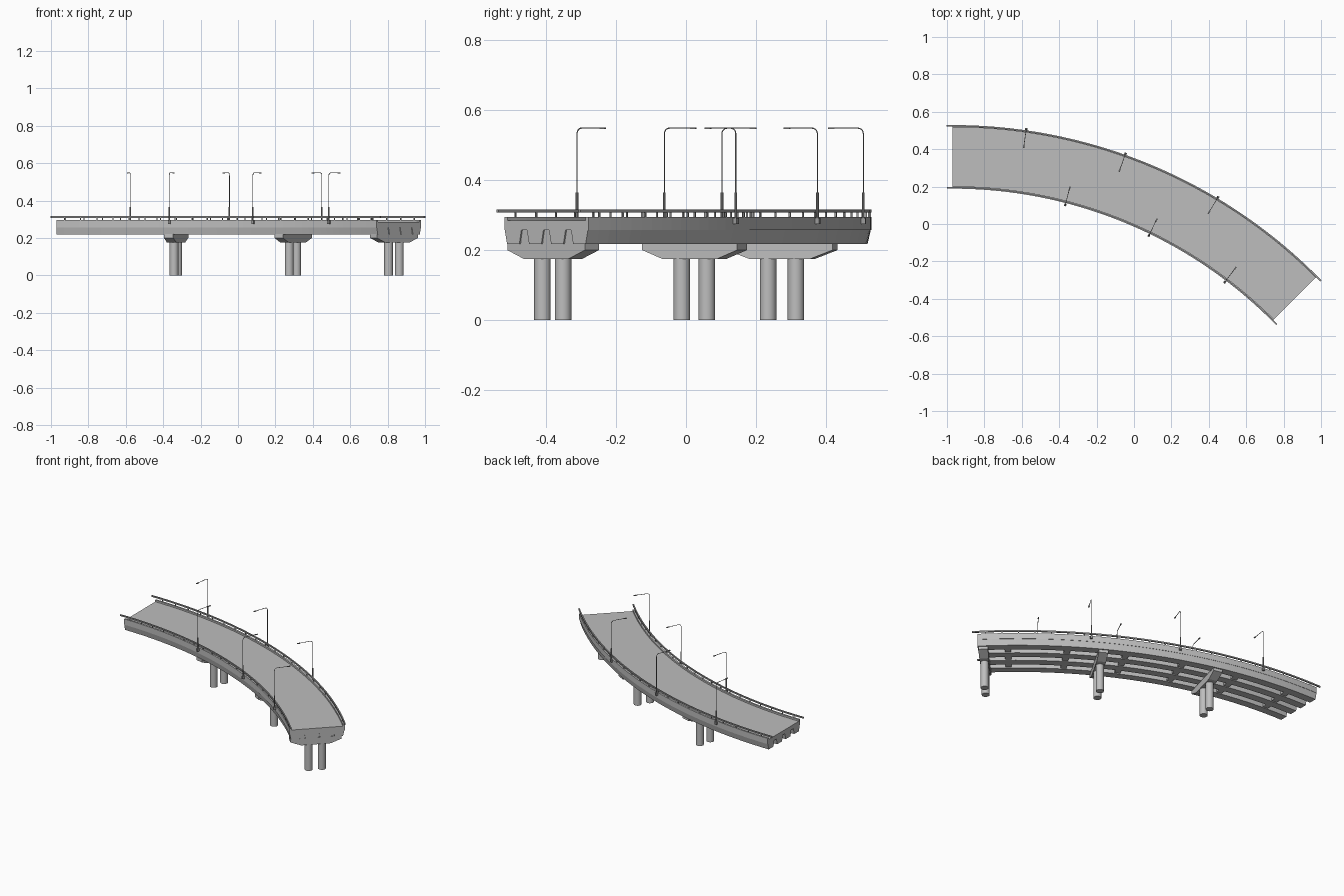
import bpy, bmesh, math
from mathutils import Vector, Matrix

if "Cube" in bpy.data.objects:
    bpy.data.objects.remove(bpy.data.objects["Cube"])

# Arc the whole bridge follows: radius measured from its centre, angle from +y
CX, CY = -0.97, -2.228
R_IN, R_OUT, R_MID, SWEEP = 2.418, 2.757, 2.587, 45.0


def material(name, value):
    m = bpy.data.materials.new(name)
    m.use_nodes = True
    col = (value, value, value, 1)
    m.diffuse_color = col
    m.node_tree.nodes["Principled BSDF"].inputs["Base Color"].default_value = col
    return m


concrete = material("concrete grey", 0.515)
metal = material("metal grey", 0.33)


def on_arc(r, deg, z):
    a = math.radians(deg)
    return Vector((CX + r * math.sin(a), CY + r * math.cos(a), z))


def finish(name, bm, mat):
    bmesh.ops.recalc_face_normals(bm, faces=bm.faces)
    me = bpy.data.meshes.new(name)
    bm.to_mesh(me)
    bm.free()
    me.materials.append(mat)
    ob = bpy.data.objects.new(name, me)
    bpy.context.collection.objects.link(ob)
    return ob


def add_sweep(bm, profile, start, end, steps=1):
    """Sweep a closed (radius, z) profile along the arc."""
    rings = []
    for i in range(steps + 1):
        deg = start + (end - start) * i / steps
        rings.append([bm.verts.new(on_arc(r, deg, z)) for r, z in profile])
    n = len(profile)
    for a, b in zip(rings, rings[1:]):
        for j in range(n):
            bm.faces.new((a[j], a[(j + 1) % n], b[(j + 1) % n], b[j]))
    bm.faces.new(rings[0])
    bm.faces.new(rings[-1])


def rect(r, half, z0, z1):
    return [(r - half, z0), (r + half, z0), (r + half, z1), (r - half, z1)]


def select_only(ob):
    bpy.ops.object.select_all(action='DESELECT')
    ob.select_set(True)
    bpy.context.view_layer.objects.active = ob


def add_cylinder(bm, pos, radius, z0, z1, sides):
    bmesh.ops.create_cone(bm, cap_ends=True, segments=sides, radius1=radius, radius2=radius,
                          depth=z1 - z0,
                          matrix=Matrix.Translation((pos.x, pos.y, (z0 + z1) / 2)))


# Road slab with a raised kerb on both edges
KERB, ROAD_Z, KERB_Z, SLAB_Z = 0.012, 0.284, 0.295, 0.257
bm = bmesh.new()
add_sweep(bm, [(R_IN, SLAB_Z), (R_OUT, SLAB_Z), (R_OUT, KERB_Z), (R_OUT - KERB, KERB_Z),
               (R_OUT - KERB, ROAD_Z), (R_IN + KERB, ROAD_Z), (R_IN + KERB, KERB_Z),
               (R_IN, KERB_Z)], 0, SWEEP, 48)
finish("road_deck", bm, concrete)

# Four tapered girders, the outermost sides leaning in from the slab edge
PITCH, GIRDER_Z = 0.089, 0.218
bm = bmesh.new()
for k in (-1.5, -0.5, 0.5, 1.5):
    c = R_MID + k * PITCH
    top_in, top_out, low_in, low_out = c - 0.033, c + 0.033, c - 0.025, c + 0.025
    if k == -1.5:
        top_in, low_in = R_IN + 0.002, R_IN + 0.011
    if k == 1.5:
        top_out, low_out = R_OUT - 0.002, R_OUT - 0.011
    add_sweep(bm, [(low_in, GIRDER_Z), (low_out, GIRDER_Z),
                   (top_out, SLAB_Z), (top_in, SLAB_Z)], 0, SWEEP, 48)
finish("girders", bm, concrete)

# Cross blocks between neighbouring girders
bm = bmesh.new()
for deg in [3.75 + 7.5 * i for i in range(6)] + [44.5]:
    for k in (-1, 0, 1):
        add_sweep(bm, rect(R_MID + k * PITCH, 0.017, 0.221, SLAB_Z), deg - 0.4, deg + 0.4)
finish("cross_blocks", bm, concrete)

# Piers: a tapered cap on two round columns
R_PIER = 2.582
for n, deg in enumerate((14.3, 29.3, 44.3), 1):
    bm = bmesh.new()
    add_sweep(bm, [(R_PIER + s * h, z) for s, h, z in
                   ((-1, 0.09, 0.175), (1, 0.09, 0.175), (1, 0.156, 0.2),
                    (1, 0.156, 0.22), (-1, 0.156, 0.22), (-1, 0.156, 0.2))],
              deg - 0.6, deg + 0.6)
    finish(f"pier_cap_{n}", bm, concrete)
    bm = bmesh.new()
    for s in (-1, 1):
        add_cylinder(bm, on_arc(R_PIER + s * 0.041, deg, 0), 0.0235, 0, 0.178, 24)
    select_only(finish(f"pier_columns_{n}", bm, concrete))
    bpy.ops.object.shade_smooth_by_angle()

# Railings: a thin rail running past both ends, on short posts
for side, r, over in (("outer", R_OUT - 0.004, 0.65), ("inner", R_IN + 0.003, 0.7)):
    bm = bmesh.new()
    add_sweep(bm, rect(r, 0.004, 0.307, 0.316), -over, SWEEP + over, 48)
    for i in range(22):
        deg = 1 + (SWEEP - 2) * i / 21
        add_sweep(bm, rect(r, 0.0025, 0.29, 0.309), deg - 0.055, deg + 0.055)
    finish(f"{side}_railing", bm, metal)


def lamp(name, r, deg, inward):
    """Street lamp: bracket, thick lower pole, bent thin pole and a small head."""
    bm = bmesh.new()
    add_sweep(bm, rect(r, 0.007, 0.275, 0.292), deg - 0.14, deg + 0.14)
    add_cylinder(bm, on_arc(r, deg, 0), 0.004, 0.285, 0.365, 8)
    add_sweep(bm, rect(r + inward * 0.092, 0.009, 0.5455, 0.5495), deg - 0.08, deg + 0.08)
    finish(name + "_base_and_head", bm, metal)

    top, bend = 0.548, 0.016
    pts = [on_arc(r, deg, 0.36)]
    for i in range(6):
        t = math.radians(18 * i)
        pts.append(on_arc(r + inward * bend * (1 - math.cos(t)), deg,
                          top - bend + bend * math.sin(t)))
    pts.append(on_arc(r + inward * 0.085, deg, top))
    cu = bpy.data.curves.new(name + "_pole", 'CURVE')
    cu.dimensions = '3D'
    cu.bevel_depth, cu.bevel_resolution, cu.use_fill_caps = 0.0018, 1, True
    sp = cu.splines.new('POLY')
    sp.points.add(len(pts) - 1)
    for p, co in zip(sp.points, pts):
        p.co = (*co, 1)
    cu.materials.append(metal)
    ob = bpy.data.objects.new(name + "_pole", cu)
    bpy.context.collection.objects.link(ob)
    select_only(ob)
    bpy.ops.object.convert(target='MESH')


# Lamps alternate between the two edges, arms reaching over the road
for i in range(3):
    lamp(f"outer_lamp_{i + 1}", R_OUT + 0.005, 8.2 + 11.35 * i, -1)
    lamp(f"inner_lamp_{i + 1}", R_IN - 0.011, 14.5 + 11.35 * i, 1)
